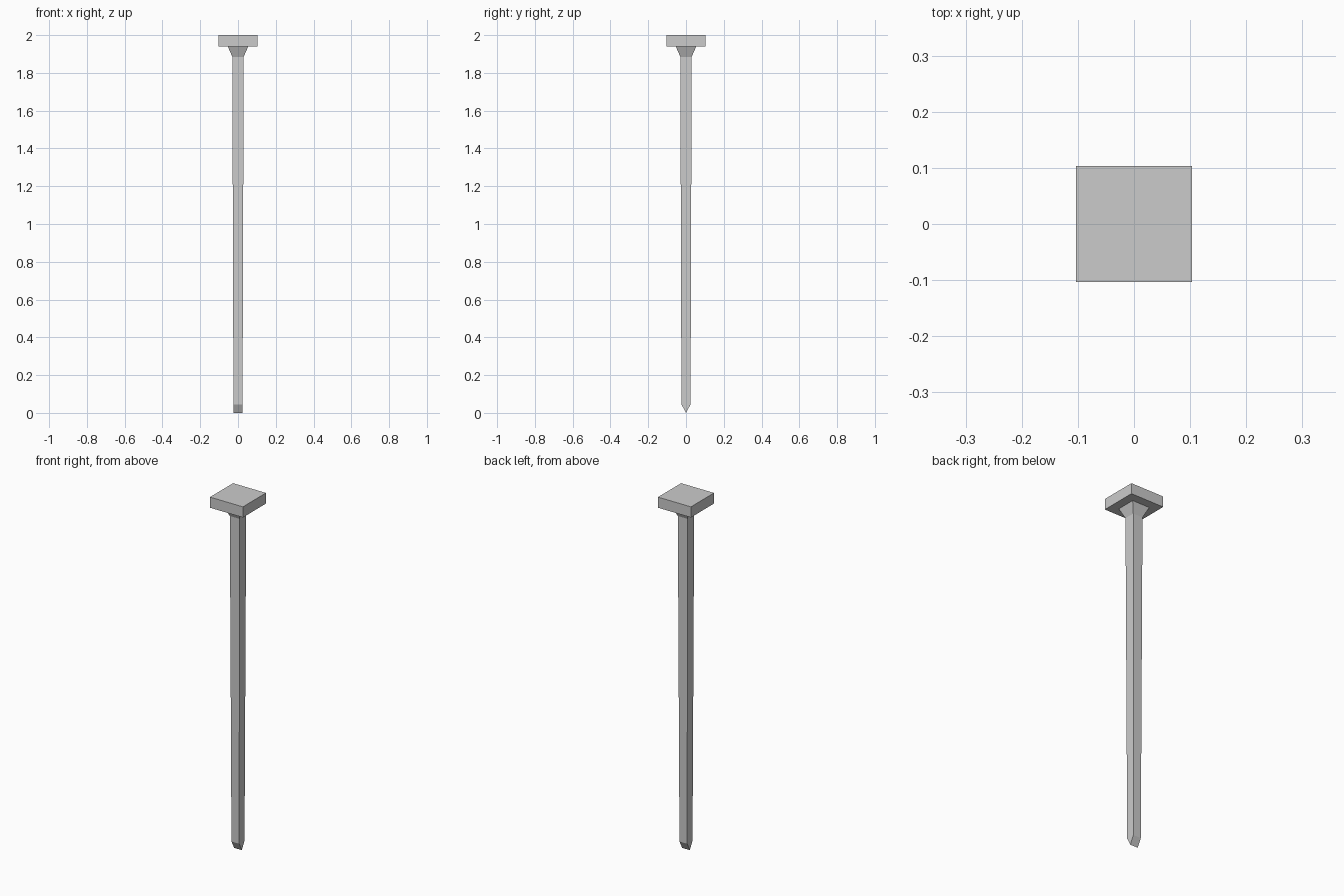
import bpy, bmesh

if "Cube" in bpy.data.objects:
    bpy.data.objects.remove(bpy.data.objects["Cube"])

def loft(name, sections):
    """Skin a stack of rectangles given as (half_x, half_y, z), bottom to top."""
    bm = bmesh.new()
    rings = [[bm.verts.new((sx * hx, sy * hy, z))
              for sx, sy in ((-1, -1), (1, -1), (1, 1), (-1, 1))]
             for hx, hy, z in sections]
    for low, high in zip(rings, rings[1:]):
        for i in range(4):
            j = (i + 1) % 4
            bm.faces.new((low[i], low[j], high[j], high[i]))
    bm.faces.new(rings[0][::-1])
    bm.faces.new(rings[-1])
    # Collapse zero-width sections into a sharp edge
    bmesh.ops.remove_doubles(bm, verts=bm.verts, dist=1e-5)
    bmesh.ops.recalc_face_normals(bm, faces=bm.faces)
    mesh = bpy.data.meshes.new(name)
    bm.to_mesh(mesh)
    bm.free()
    obj = bpy.data.objects.new(name, mesh)
    bpy.context.collection.objects.link(obj)
    return obj

# Square nail in one skin: chisel tip, tapered shaft, flared collar, flat head
loft("square_nail", [
    (0.024, 0.0, 0.0),       # chisel edge
    (0.024, 0.024, 0.045),   # start of shaft
    (0.03, 0.03, 1.885),     # top of shaft
    (0.054, 0.054, 1.94),    # flared collar
    (0.103, 0.103, 1.94),    # underside of head
    (0.103, 0.103, 2.0),     # top of head
])
